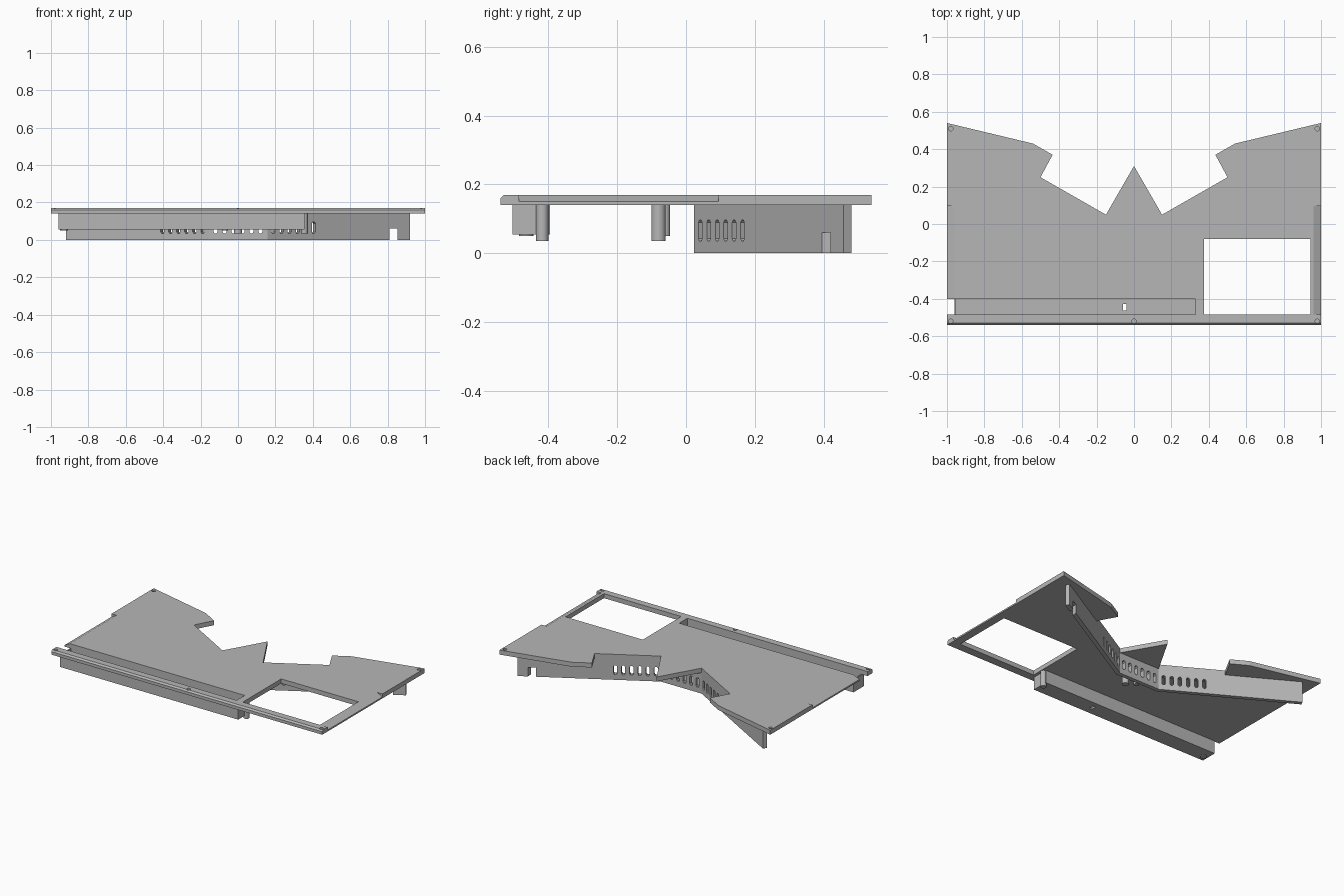
import bpy, bmesh, math
from mathutils import Matrix, Vector

if "Cube" in bpy.data.objects:
    bpy.data.objects.remove(bpy.data.objects["Cube"])

grey = bpy.data.materials.new("plain grey")
grey.diffuse_color = (0.47, 0.47, 0.47, 1)
grey.use_nodes = True
grey.node_tree.nodes["Principled BSDF"].inputs["Base Color"].default_value = grey.diffuse_color


def prism(name, pts, lo, hi, mat=None):
    """Extrude a flat outline from lo to hi, then place it with a matrix."""
    bm = bmesh.new()
    face = bm.faces.new([bm.verts.new((x, y, lo)) for x, y in pts])
    ext = bmesh.ops.extrude_face_region(bm, geom=[face])
    for v in ext["geom"]:
        if isinstance(v, bmesh.types.BMVert):
            v.co.z = hi
    if mat:
        bm.transform(mat)
    bmesh.ops.recalc_face_normals(bm, faces=bm.faces)
    mesh = bpy.data.meshes.new(name)
    bm.to_mesh(mesh)
    bm.free()
    mesh.materials.append(grey)
    ob = bpy.data.objects.new(name, mesh)
    bpy.context.collection.objects.link(ob)
    return ob


def box(name, x0, x1, y0, y1, z0, z1):
    return prism(name, [(x0, y0), (x1, y0), (x1, y1), (x0, y1)], z0, z1)


def post(name, x, y, r, z0, z1, n=20):
    pts = [(x + r * math.cos(i * math.tau / n), y + r * math.sin(i * math.tau / n)) for i in range(n)]
    return prism(name, pts, z0, z1)


def smooth(ob):
    bpy.ops.object.select_all(action='DESELECT')
    bpy.context.view_layer.objects.active = ob
    ob.select_set(True)
    bpy.ops.object.shade_smooth_by_angle(angle=math.radians(30))


def cut(ob, cutters):
    bpy.context.view_layer.objects.active = ob
    for c in cutters:
        m = ob.modifiers.new("cut", 'BOOLEAN')
        m.operation, m.solver, m.object = 'DIFFERENCE', 'EXACT', c
        bpy.ops.object.modifier_apply(modifier=m.name)
        bpy.data.objects.remove(c)


# Top plate with winged back edge and central point
half = [(0.15, 0.05), (0.5, 0.25), (0.435, 0.37), (0.54, 0.43), (1, 0.54), (1, -0.54)]
outline = [(0, 0.31)] + half + [(-x, y) for x, y in reversed(half)]
plate = prism("top_plate", outline, 0.14, 0.17)
cutters = [box("window_cutter", 0.375, 0.945, -0.485, -0.08, 0.1, 0.2),
           box("channel_cutter", -1.1, 0.33, -0.485, -0.40, 0.1, 0.2)]
# Sloped finger recesses on both sides
along_y = Matrix(((1, 0, 0, 0), (0, 0, 1, 0), (0, 1, 0, 0), (0, 0, 0, 1)))
for s in (1, -1):
    cutters.append(prism("side_recess_cutter", [(s * 0.96, 0.17), (s * 1.04, 0.13 + 0.0), (s * 1.04, 0.25), (s * 0.96, 0.25)],
                         -0.485, 0.095, along_y))
# Chamfered front edge
cutters.append(prism("front_chamfer_cutter", [(-0.53, 0.17), (-0.55, 0.15), (-0.55, 0.2), (-0.53, 0.2)], -1.1, 1.1,
                     Matrix(((0, 0, 1, 0), (1, 0, 0, 0), (0, 1, 0, 0), (0, 0, 0, 1)))))
# Blind screw holes
for x, y in ((-0.98, 0.51), (0.98, 0.51), (-0.98, -0.52), (0.98, -0.52), (0, -0.52)):
    cutters.append(post("screw_hole_cutter", x, y, 0.012, 0.155, 0.2, 14))
cut(plate, cutters)

# Channel under the front edge, with cable hole
channel = box("channel", -0.96, 0.355, -0.505, -0.395, 0.055, 0.14)
cut(channel, [box("channel_inside_cutter", -0.953, 0.33, -0.485, -0.40, 0.07, 0.2),
              box("cable_hole_cutter", -0.06, -0.04, -0.463, -0.428, 0.0, 0.2)])
box("channel_floor_step", -0.555, -0.065, -0.485, -0.40, 0.065, 0.073)

# Back wall: straight wings joined by a middle section
T = 0.027
d = Vector((0.35, 0.2)).normalized()
n = Vector((d.y, -d.x))
start, end = Vector((0.15, 0.05)), Vector((0.906, 0.482))
corner = (0.15 + T * math.tan(math.atan2(d.y, d.x) / 2), 0.05 - T)
inner_end = end + n * T
side = [tuple(corner), tuple(inner_end), tuple(end), tuple(start)]
wall = prism("back_wall", side + [(-x, y) for x, y in reversed(side)], 0, 0.141)


def slot(x, y, angle):
    """Tall slot with clipped ends, facing across the wall."""
    w, c, z0, z1 = 0.011, 0.005, 0.035, 0.097
    pts = [(-c, z0), (c, z0), (w, z0 + 0.008), (w, z1 - 0.008), (c, z1), (-c, z1), (-w, z1 - 0.008), (-w, z0 + 0.008)]
    m = Matrix.Translation((x, y, 0)) @ Matrix.Rotation(angle, 4, 'Z') @ Matrix.Rotation(math.pi / 2, 4, 'X')
    return prism("vent_cutter", pts, -0.04, 0.04, m)


# Vents along the middle and both wings, plus a cable notch on the right
vents = [slot(-0.12 + 0.048 * i, 0.037, 0) for i in range(6)]
a = math.atan2(d.y, d.x)
for i in range(6):
    p = start + d * (0.03 + 0.0495 * i) + n * T / 2
    vents += [slot(p.x, p.y, a), slot(-p.x, p.y, -a)]
vents.append(box("notch_cutter", 0.81, 0.852, 0.3, 0.6, -0.1, 0.06))
cut(wall, vents)

# Support posts and feet below
for name, x, y, r, z0, z1 in (("middle_post", 0.0, -0.08, 0.021, 0.035, 0.145),
                              ("small_post", -0.07, -0.062, 0.016, 0.05, 0.145),
                              ("channel_peg", 0.355, -0.418, 0.018, 0.035, 0.14),
                              ("channel_foot", -0.93, -0.465, 0.021, 0.05, 0.06)):
    smooth(post(name, x, y, r, z0, z1))
